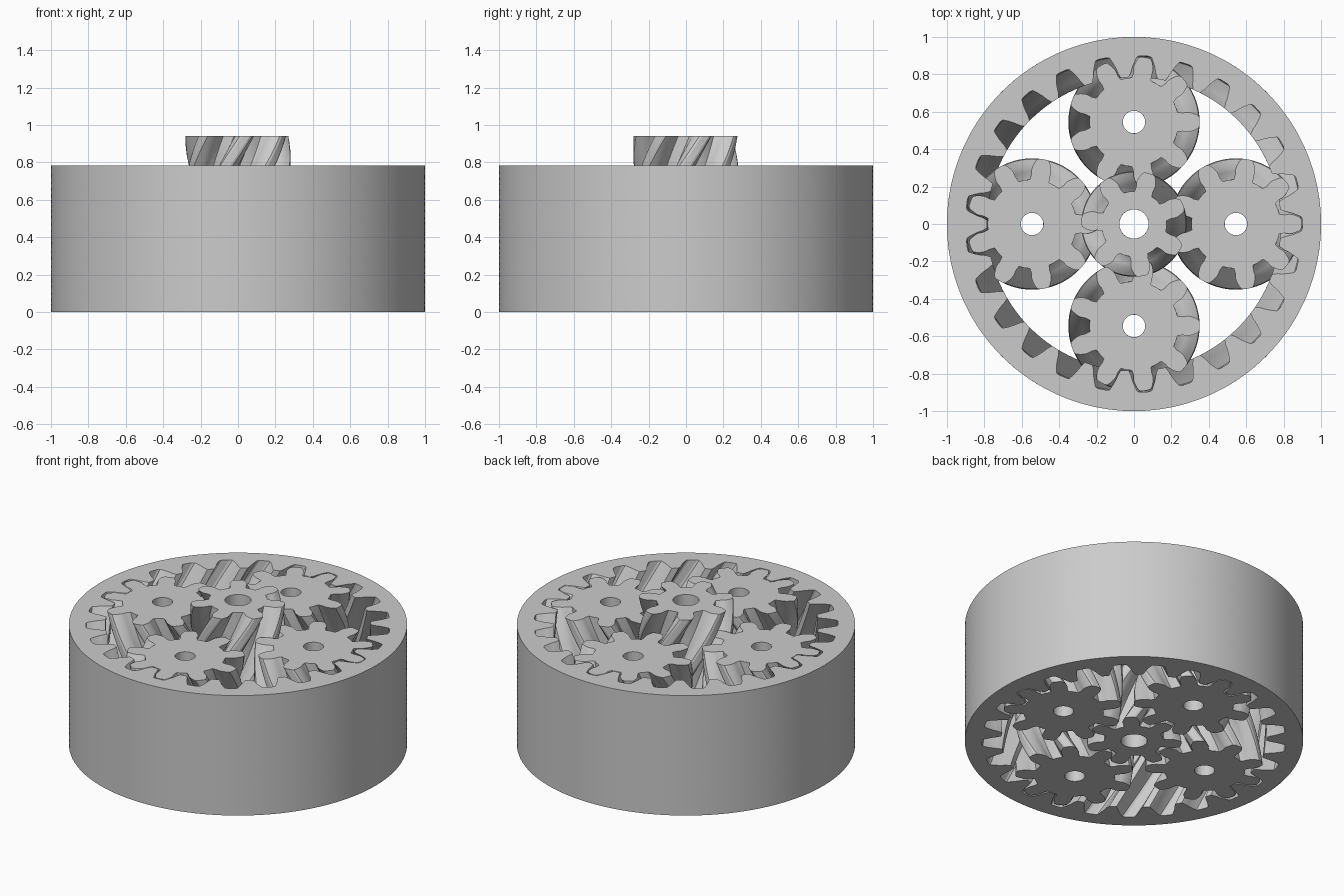
import bpy, bmesh, math

cube = bpy.data.objects.get("Cube")
if cube:
    bpy.data.objects.remove(cube, do_unlink=True)

GREY = (0.6, 0.6, 0.6, 1.0)
mat = bpy.data.materials.new("light grey")
mat.use_nodes = True
mat.diffuse_color = GREY
mat.node_tree.nodes["Principled BSDF"].inputs["Base Color"].default_value = GREY

CENTRE_DISTANCE = 0.545
SUN_TEETH, PLANET_TEETH = 7, 9
RING_TEETH = SUN_TEETH + 2 * PLANET_TEETH
UNIT = CENTRE_DISTANCE / (SUN_TEETH + PLANET_TEETH)   # pitch radius per tooth
HEIGHT, SUN_HEIGHT = 0.783, 0.94
HELIX = math.tan(math.radians(30))
PRESSURE = math.radians(22)


def involute(a):
    return math.tan(a) - a


def tooth_profile(teeth, root, tip, backlash):
    """Closed outline as (angle, radius) with one tooth centred on angle 0."""
    pitch = teeth * UNIT
    base = pitch * math.cos(PRESSURE)
    centre = math.pi / (2 * teeth) + involute(PRESSURE) - backlash / pitch

    def half_angle(r):
        return centre - involute(math.acos(min(1, base / r)))

    # One flank from valley to crown, with softened corners
    depth = tip - root
    flank = [(half_angle(root) + 0.1 * (math.pi / teeth), root)]
    for i in range(1, 8):
        r = root + depth * (0.12 + 0.12 * i)
        flank.append((half_angle(r), r))
    flank.append((half_angle(tip) * 0.65, tip))
    tooth = [(-a, r) for a, r in flank] + [(0, tip)] + flank[::-1]
    tooth.append((math.pi / teeth, root))             # valley middle
    step = math.tau / teeth
    return [(a + k * step, r) for k in range(teeth) for a, r in tooth]


def helical_part(name, profile, plain_radius, height, turn, location=(0, 0)):
    """Twisted toothed wall plus a plain round wall, joined by flat ends.

    The outline is untwisted at the height of the ring's top face.
    """
    bm = bmesh.new()
    layers = 28
    n = len(profile)
    toothed, plain = [], []
    for j in range(layers + 1):
        z = height * j / layers
        twist = turn * (z - HEIGHT)
        for rows, fixed in ((toothed, None), (plain, plain_radius)):
            rows.append([bm.verts.new(((fixed or r) * math.cos(a + twist),
                                       (fixed or r) * math.sin(a + twist), z))
                         for a, r in profile])

    def bridge(row_a, row_b):
        for i in range(n):
            k = (i + 1) % n
            bm.faces.new((row_a[i], row_a[k], row_b[k], row_b[i]))

    for j in range(layers):
        bridge(toothed[j], toothed[j + 1])
        bridge(plain[j + 1], plain[j])
    bridge(toothed[-1], plain[-1])
    bridge(plain[0], toothed[0])
    bmesh.ops.recalc_face_normals(bm, faces=bm.faces)

    mesh = bpy.data.meshes.new(name)
    bm.to_mesh(mesh)
    bm.free()
    mesh.materials.append(mat)
    obj = bpy.data.objects.new(name, mesh)
    obj.location = (*location, 0)
    bpy.context.collection.objects.link(obj)
    bpy.ops.object.select_all(action="DESELECT")
    obj.select_set(True)
    bpy.context.view_layer.objects.active = obj
    bpy.ops.object.shade_smooth_by_angle(angle=math.radians(20))
    return obj


def turn_rate(teeth):
    return HELIX / (teeth * UNIT)


# Outer ring with internal teeth: its notches follow a gear outline
helical_part("ring_gear", tooth_profile(RING_TEETH, 0.785, 0.9, -0.003),
             1.0, HEIGHT, -turn_rate(RING_TEETH))

# Taller central gear, of the opposite hand
helical_part("sun_gear", tooth_profile(SUN_TEETH, 0.175, 0.282, 0.003),
             0.078, SUN_HEIGHT, turn_rate(SUN_TEETH))

# Four planet gears around the centre
planet_outline = tooth_profile(PLANET_TEETH, 0.238, 0.351, 0.003)
for index, side in enumerate(("left", "back", "right", "front")):
    angle = index * math.pi / 2
    helical_part(side + "_planet_gear", planet_outline, 0.06, HEIGHT,
                 -turn_rate(PLANET_TEETH),
                 (CENTRE_DISTANCE * math.cos(angle), CENTRE_DISTANCE * math.sin(angle)))
